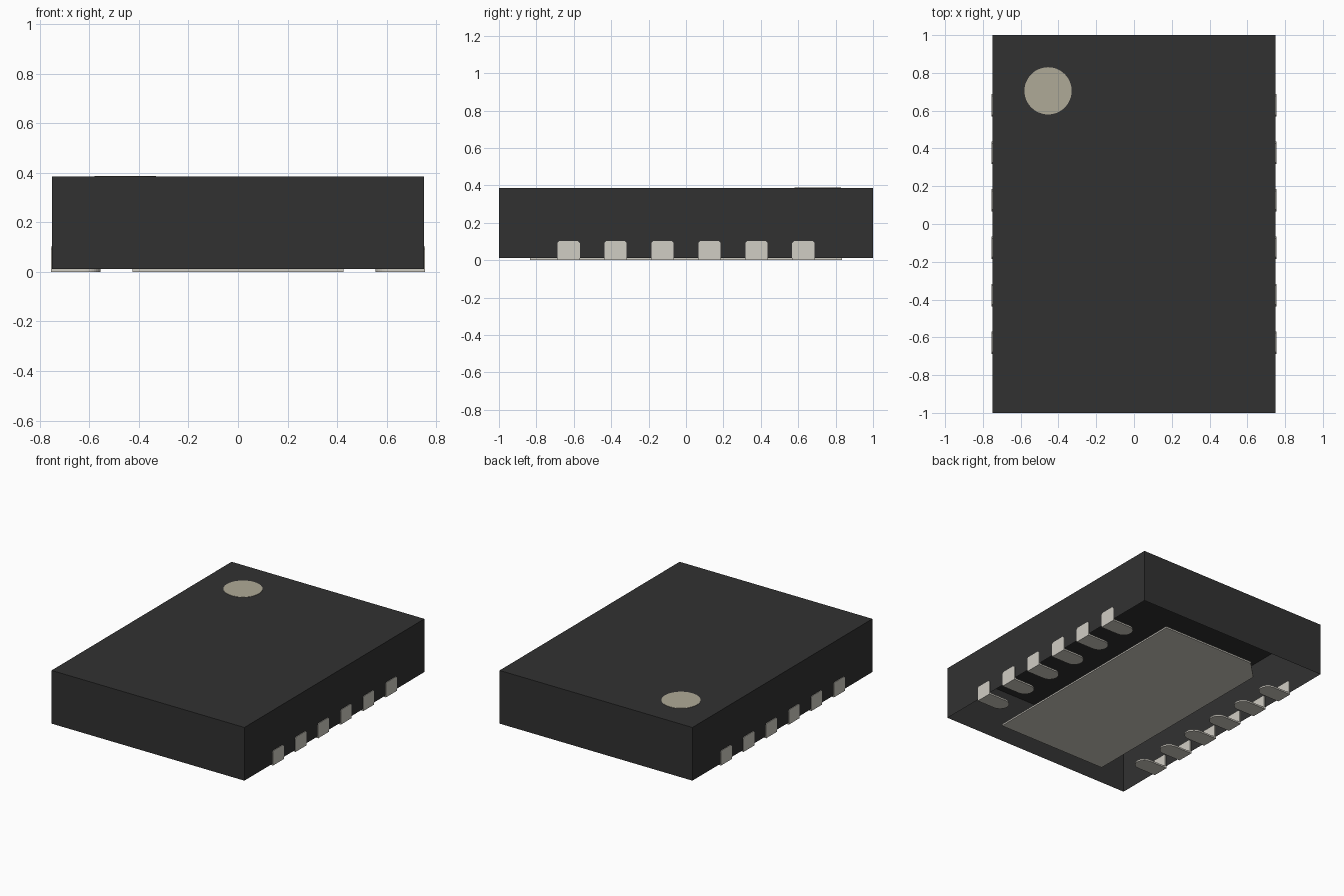
import bpy
import bmesh
from math import cos, sin, pi

cube = bpy.data.objects.get("Cube")
if cube:
    bpy.data.objects.remove(cube, do_unlink=True)

HALF_X, HALF_Y = 0.75, 1.0
BASE, TOP = 0.012, 0.386
FOIL = 0.011                      # thickness of the contact metal


def material(name, rgb):
    m = bpy.data.materials.new(name)
    m.use_nodes = True
    m.diffuse_color = (*rgb, 1)
    m.node_tree.nodes["Principled BSDF"].inputs["Base Color"].default_value = (*rgb, 1)
    return m


black = material("black plastic", (0.031, 0.031, 0.031))
metal = material("pale metal", (0.63, 0.61, 0.55))
beige = material("beige marking", (0.43, 0.40, 0.31))


def finish(bm, name, mat):
    bmesh.ops.recalc_face_normals(bm, faces=bm.faces)
    mesh = bpy.data.meshes.new(name)
    bm.to_mesh(mesh)
    bm.free()
    mesh.materials.append(mat)
    obj = bpy.data.objects.new(name, mesh)
    bpy.context.collection.objects.link(obj)
    return obj


def prism(bm, outline, offset):
    """Extrude a closed outline of 3D points by an offset."""
    face = bm.faces.new([bm.verts.new(p) for p in outline])
    new = bmesh.ops.extrude_face_region(bm, geom=[face], use_keep_orig=True)["geom"]
    bmesh.ops.translate(bm, vec=offset, verts=[v for v in new if isinstance(v, bmesh.types.BMVert)])


# Body: a thin shell, open underneath
bm = bmesh.new()
bmesh.ops.create_cube(bm, size=1)
for v in bm.verts:
    v.co.x *= 2 * HALF_X
    v.co.y *= 2 * HALF_Y
    v.co.z = TOP if v.co.z > 0 else BASE
floor = [f for f in bm.faces if f.normal.z < -0.5]
bmesh.ops.delete(bm, geom=floor, context="FACES_ONLY")
finish(bm, "body", black)

# Round marking on the top
bm = bmesh.new()
prism(bm, [(-0.455 + 0.125 * cos(a), 0.705 + 0.125 * sin(a), TOP)
           for a in (2 * pi * i / 48 for i in range(48))], (0, 0, 0.002))
finish(bm, "corner_marking", beige)

# Large pad underneath with one cut corner
PX, PY, CUT = 0.425, 0.835, 0.13
bm = bmesh.new()
prism(bm, [(-PX, -PY, 0), (PX, -PY, 0), (PX, PY, 0),
           (CUT - PX, PY, 0), (-PX, PY - CUT, 0)], (0, 0, FOIL))
finish(bm, "thermal_pad", metal)


# Contacts: a round-ended foot and an upright plate at the outer edge
def contact(name, side, y):
    r, outer, inner, height, soft = 0.06, 0.754, 0.555, 0.103, 0.01
    bm = bmesh.new()
    arc = [pi / 2 + pi * i / 16 for i in range(17)]
    foot = [(inner + r + r * cos(a), r * sin(a)) for a in arc]
    foot += [(outer, -r), (outer, r)]
    prism(bm, [(side * px, y + py, 0) for px, py in foot], (0, 0, FOIL))
    plate = [(-r, FOIL), (r, FOIL), (r, height - soft), (r - soft, height),
             (soft - r, height), (-r, height - soft)]
    prism(bm, [(side * outer, y + py, pz) for py, pz in plate], (-side * 0.012, 0, 0))
    finish(bm, name, metal)


for side, label in ((1, "left"), (-1, "right")):
    for i in range(6):
        contact(f"{label}_contact_{i + 1}", side, -0.628 + 0.2512 * i)
